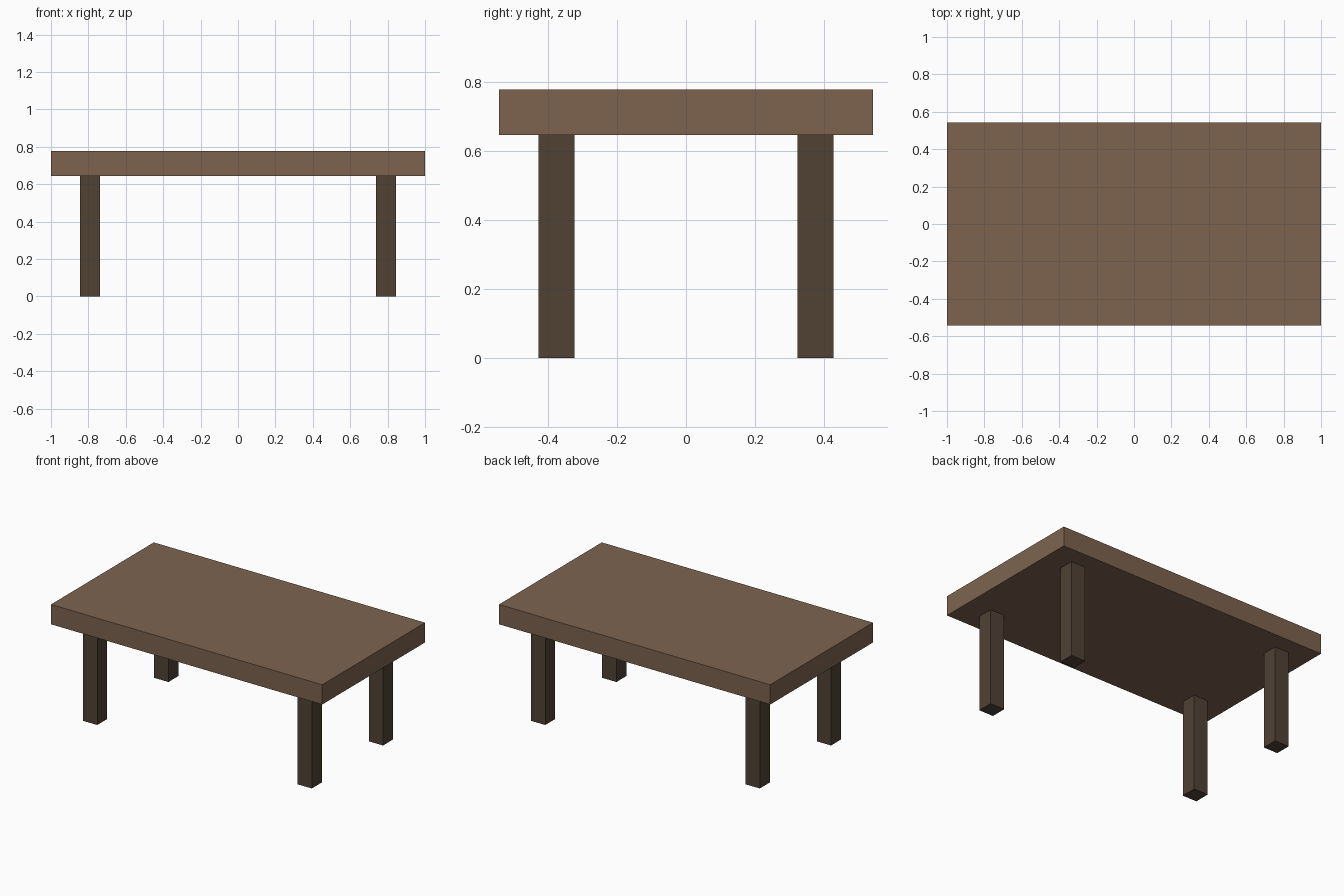
import bpy

if "Cube" in bpy.data.objects:
    bpy.data.objects.remove(bpy.data.objects["Cube"])


def make_material(name, color):
    mat = bpy.data.materials.new(name)
    mat.diffuse_color = (*color, 1.0)
    mat.use_nodes = True
    mat.node_tree.nodes["Principled BSDF"].inputs["Base Color"].default_value = mat.diffuse_color
    return mat


def add_box(name, center, size, mat):
    bpy.ops.mesh.primitive_cube_add(size=1, location=center)
    box = bpy.context.object
    box.name = name
    box.scale = size
    bpy.ops.object.transform_apply(location=False, rotation=False, scale=True)
    box.data.materials.append(mat)
    return box


wood = make_material("medium brown wood", (0.205, 0.127, 0.080))
dark_wood = make_material("dark brown wood", (0.082, 0.054, 0.036))

TOP_Z, UNDER_Z = 0.777, 0.645
LEG = 0.105

# Thick slab top
add_box("table_top", (0, 0, (TOP_Z + UNDER_Z) / 2),
        (2.0, 1.083, TOP_Z - UNDER_Z), wood)

# Four square legs, inset from the corners
for side_x, x in (("left", -0.791), ("right", 0.791)):
    for side_y, y in (("front", -0.375), ("back", 0.375)):
        add_box(f"{side_y}_{side_x}_leg", (x, y, UNDER_Z / 2),
                (LEG, LEG, UNDER_Z), dark_wood)
